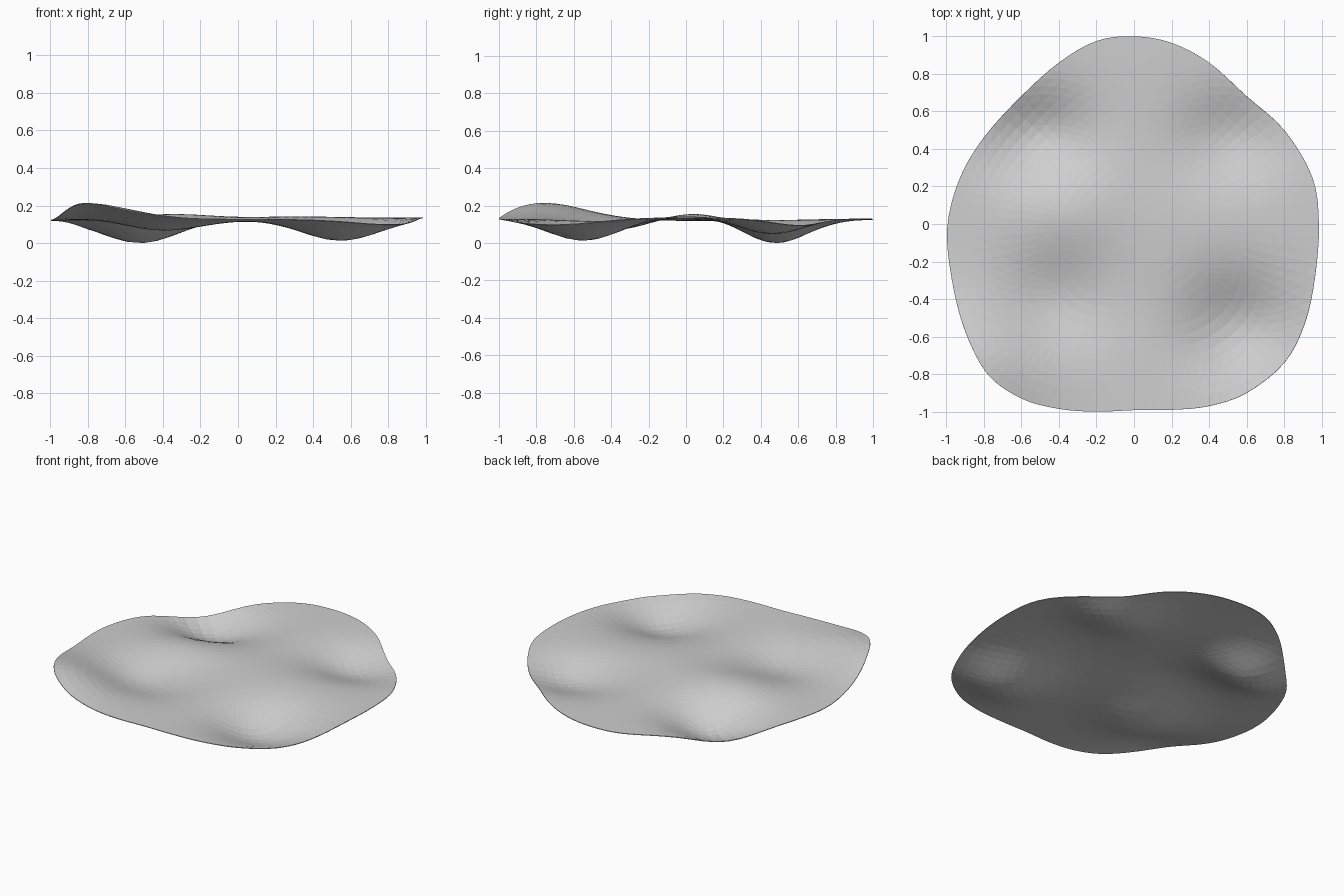
import bpy, bmesh, math

if "Cube" in bpy.data.objects:
    bpy.data.objects.remove(bpy.data.objects["Cube"])

# Outline of the sheet, counter-clockwise
OUTLINE = [(0.985, 0), (0.95, 0.25), (0.8, 0.5), (0.6, 0.68), (0.4, 0.86),
           (0.2, 0.965), (0, 1), (-0.2, 0.975), (-0.4, 0.86), (-0.6, 0.68),
           (-0.8, 0.46), (-0.93, 0.24), (-0.995, -0.02), (-0.97, -0.3),
           (-0.9, -0.57), (-0.78, -0.8), (-0.6, -0.93), (-0.4, -0.985),
           (-0.2, -1), (0, -0.992), (0.2, -0.99), (0.4, -0.97), (0.6, -0.9),
           (0.8, -0.74), (0.91, -0.53), (0.965, -0.28)]

# Dips and humps: centre x, centre y, height, spread x, spread y
WAVES = [(-0.52, 0.48, -0.122, 0.20, 0.165),
         (0.55, -0.55, -0.117, 0.21, 0.19),
         (-0.43, -0.43, -0.068, 0.22, 0.18),
         (0.52, 0.46, -0.082, 0.20, 0.165),
         (-0.82, -0.75, 0.095, 0.27, 0.25),
         (-0.38, 0.05, 0.033, 0.22, 0.16),
         (0.35, 0.0, 0.012, 0.25, 0.18)]
RINGS, STEPS = 18, 4


def height(x, y):
    z = 0.122 + 0.008 * x
    for cx, cy, h, sx, sy in WAVES:
        z += h * math.exp(-0.5 * (((x - cx) / sx) ** 2 + ((y - cy) / sy) ** 2))
    return z


def smooth_loop(pts, steps):
    """Closed Catmull-Rom curve through the points."""
    out, n = [], len(pts)
    for i in range(n):
        a, b, c, d = (pts[(i + k) % n] for k in (-1, 0, 1, 2))
        for s in range(steps):
            t = s / steps
            out.append(tuple(0.5 * (2 * q + (r - p) * t
                                    + (2 * p - 5 * q + 4 * r - w) * t * t
                                    + (3 * q - p - 3 * r + w) * t ** 3)
                             for p, q, r, w in zip(a, b, c, d)))
    return out


# Wavy sheet made of rings shrinking to the centre
rim = smooth_loop(OUTLINE, STEPS)
bm = bmesh.new()
centre = bm.verts.new((0, 0, height(0, 0)))
rings = []
for r in range(1, RINGS + 1):
    f = r / RINGS
    rings.append([bm.verts.new((x * f, y * f, height(x * f, y * f))) for x, y in rim])
n = len(rim)
for i in range(n):
    j = (i + 1) % n
    bm.faces.new((centre, rings[0][i], rings[0][j]))
    for inner, outer in zip(rings, rings[1:]):
        bm.faces.new((inner[i], outer[i], outer[j], inner[j]))
bmesh.ops.triangulate(bm, faces=bm.faces[:])

# Stand the lowest point on the floor
low = min(v.co.z for v in bm.verts)
for v in bm.verts:
    v.co.z -= low - 0.004

mesh = bpy.data.meshes.new("wavy_sheet")
bm.to_mesh(mesh)
bm.free()
sheet = bpy.data.objects.new("wavy_sheet", mesh)
bpy.context.collection.objects.link(sheet)

# Thin body
solid = sheet.modifiers.new("thickness", 'SOLIDIFY')
solid.thickness = 0.004
solid.offset = -1

grey = bpy.data.materials.new("light grey")
grey.diffuse_color = (0.62, 0.62, 0.62, 1)
grey.use_nodes = True
grey.node_tree.nodes["Principled BSDF"].inputs["Base Color"].default_value = grey.diffuse_color
mesh.materials.append(grey)
